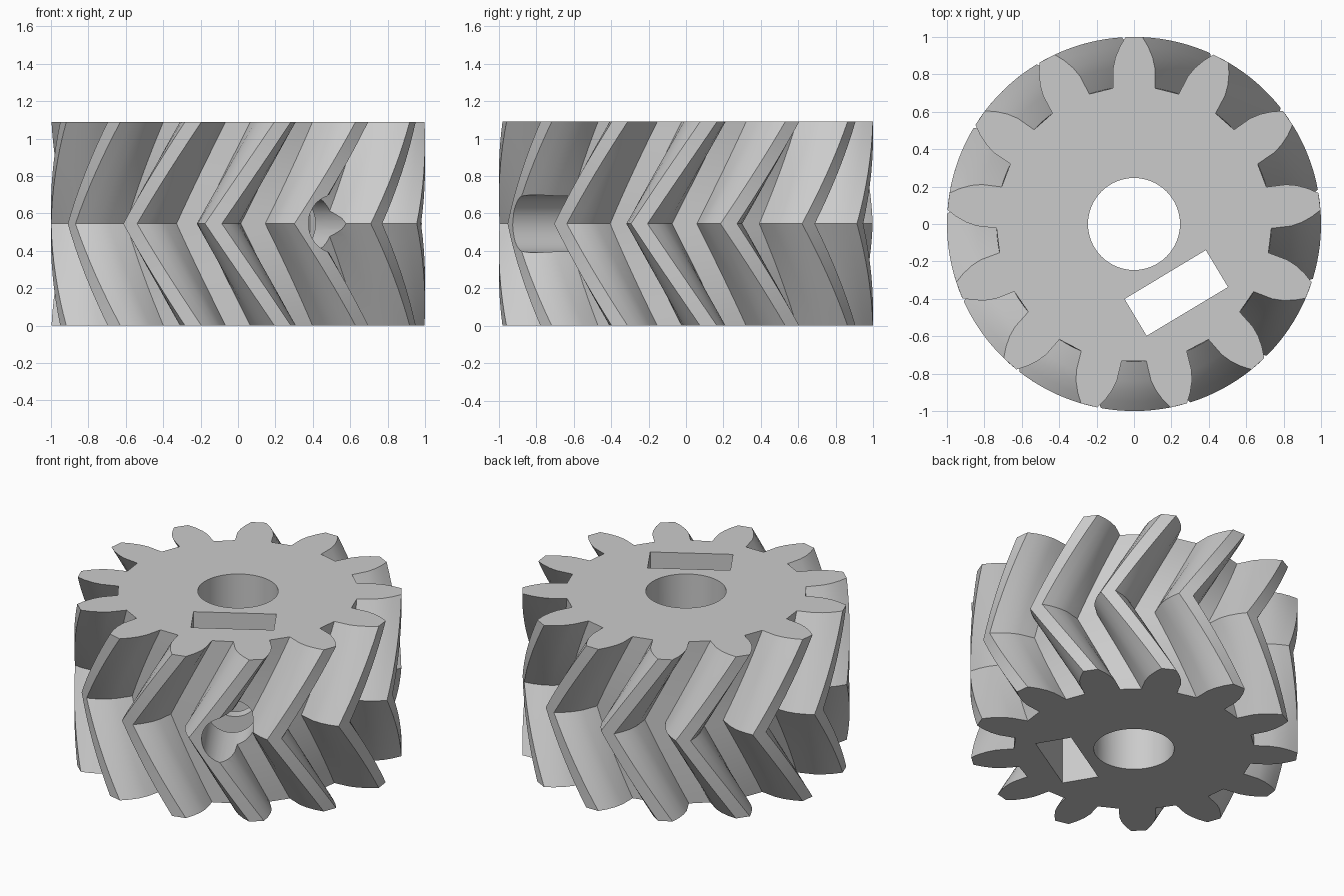
import bpy
import bmesh
from math import cos, sin, radians, pi
from mathutils import Matrix, Vector

cube = bpy.data.objects.get("Cube")
if cube:
    bpy.data.objects.remove(cube, do_unlink=True)

TEETH = 13
HEIGHT = 1.09
TWIST = radians(21.4)
STEPS = 8  # slices in each half of the herringbone
# Half of one tooth, root to tip: angle from the tooth centre, radius
FLANK = [(8.7, 0.735), (7.65, 0.84), (6.4, 0.895), (4.6, 0.95), (2.6, 1.0)]

grey = bpy.data.materials.new("light_grey")
grey.use_nodes = True
colour = (0.6, 0.6, 0.6, 1)
grey.diffuse_color = colour
grey.node_tree.nodes["Principled BSDF"].inputs["Base Color"].default_value = colour


def add_object(name, bm):
    bmesh.ops.recalc_face_normals(bm, faces=bm.faces)
    mesh = bpy.data.meshes.new(name)
    bm.to_mesh(mesh)
    bm.free()
    mesh.materials.append(grey)
    obj = bpy.data.objects.new(name, mesh)
    bpy.context.collection.objects.link(obj)
    return obj


def gear_outline():
    """Outline as (angle, radius), counter-clockwise."""
    tooth = [(-a, r) for a, r in FLANK] + [(a, r) for a, r in reversed(FLANK)]
    return [(pi / 2 + 2 * pi * k / TEETH + radians(a), r)
            for k in range(TEETH) for a, r in tooth]


# Herringbone gear body: stacked outlines turned most at mid height
bm = bmesh.new()
outline = gear_outline()
rings = []
for i in range(2 * STEPS + 1):
    turn = -TWIST * (1 - abs(i - STEPS) / STEPS)
    z = HEIGHT * i / (2 * STEPS)
    rings.append([bm.verts.new((r * cos(a + turn), r * sin(a + turn), z))
                  for a, r in outline])
for low, high in zip(rings, rings[1:]):
    for j in range(len(outline)):
        k = (j + 1) % len(outline)
        bm.faces.new((low[j], low[k], high[k], high[j]))
bm.faces.new(rings[0][::-1])
bm.faces.new(rings[-1])
gear = add_object("herringbone_gear", bm)


def cylinder_cutter(name, radius, depth, matrix):
    bm = bmesh.new()
    bmesh.ops.create_cone(bm, cap_ends=True, segments=64, radius1=radius,
                          radius2=radius, depth=depth, matrix=matrix)
    return add_object(name, bm)


# Shaft bore
bore = cylinder_cutter("bore_cutter", 0.246, 2, Matrix.Translation((0, 0, HEIGHT / 2)))

# Nut slot, cut through the full height
slot_angle = radians(31)
slot_centre = Vector((0.226, -0.369, HEIGHT / 2))
bm = bmesh.new()
bmesh.ops.create_cube(bm, size=1, matrix=Matrix.Translation(slot_centre)
                      @ Matrix.Rotation(slot_angle, 4, "Z")
                      @ Matrix.Diagonal((0.507, 0.23, 2, 1)))
slot = add_object("slot_cutter", bm)

# Set screw hole, square to the slot and reaching the bore
outward = Vector((sin(slot_angle), -cos(slot_angle), 0))
start = outward * 0.1
end = outward * 1.3
screw_hole = cylinder_cutter("screw_hole_cutter", 0.154, (end - start).length,
                             Matrix.Translation((start + end) / 2 + Vector((0, 0, HEIGHT / 2)))
                             @ outward.to_track_quat("Z", "Y").to_matrix().to_4x4())

# Cut the openings, then remove the cutters
bpy.ops.object.select_all(action="DESELECT")
gear.select_set(True)
bpy.context.view_layer.objects.active = gear
for cutter in (bore, slot, screw_hole):
    cutter.hide_render = True
    cut = gear.modifiers.new(cutter.name, "BOOLEAN")
    cut.operation = "DIFFERENCE"
    cut.solver = "EXACT"
    cut.object = cutter
    bpy.ops.object.modifier_apply(modifier=cut.name)
    bpy.data.objects.remove(cutter, do_unlink=True)

bpy.ops.object.shade_smooth_by_angle(angle=radians(30))
